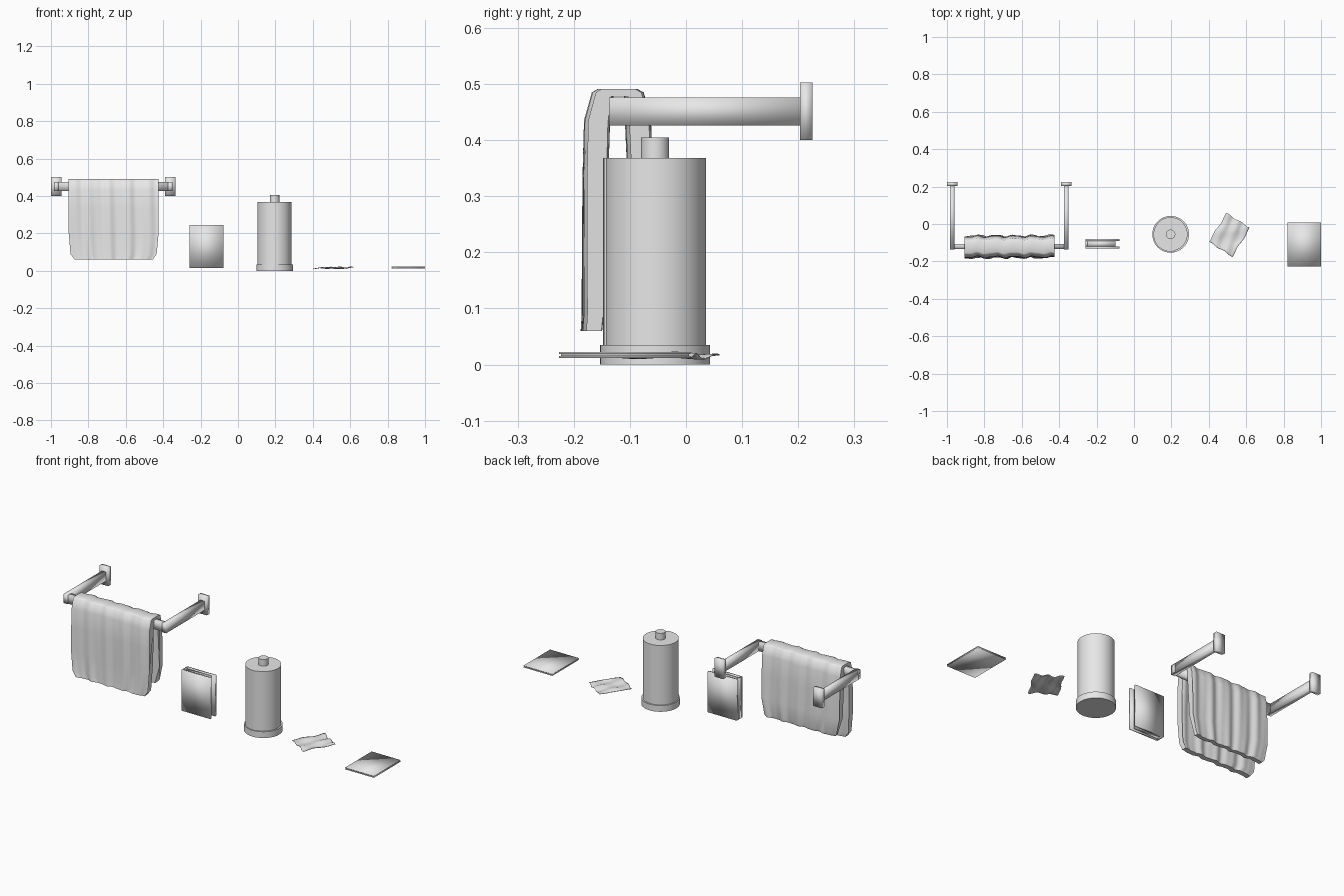
import bpy, bmesh, math
from mathutils import Vector

cube = bpy.data.objects.get("Cube")
if cube:
    bpy.data.objects.remove(cube, do_unlink=True)

GREY = (0.8, 0.8, 0.8, 1)
mat = bpy.data.materials.new("plain grey")
mat.use_nodes = True
mat.diffuse_color = GREY
mat.node_tree.nodes["Principled BSDF"].inputs["Base Color"].default_value = GREY


def finish(bm, name, angle=None):
    """Turn a bmesh into a smooth shaded object."""
    bmesh.ops.recalc_face_normals(bm, faces=bm.faces)
    for f in bm.faces:
        f.smooth = True
    if angle:
        for e in bm.edges:
            if len(e.link_faces) == 2 and e.calc_face_angle() > angle:
                e.smooth = False
    me = bpy.data.meshes.new(name)
    bm.to_mesh(me)
    bm.free()
    me.materials.append(mat)
    ob = bpy.data.objects.new(name, me)
    bpy.context.collection.objects.link(ob)
    return ob


def box(name, lo, hi):
    lo, hi = Vector(lo), Vector(hi)
    bm = bmesh.new()
    bmesh.ops.create_cube(bm, size=1)
    for v in bm.verts:
        v.co = (lo + hi) / 2 + v.co * (hi - lo)
    return finish(bm, name)


def loft(bm, rings):
    """Join closed rings of points with quads and cap both ends."""
    rows = [[bm.verts.new(p) for p in ring] for ring in rings]
    n = len(rows[0])
    for a, b in zip(rows, rows[1:]):
        for i in range(n):
            j = (i + 1) % n
            bm.faces.new((a[i], a[j], b[j], b[i]))
    bm.faces.new(rows[0])
    bm.faces.new(rows[-1])


# Towel rail: two wall plates, two arms and the cross bar
for side, x in (("right", -0.972), ("left", -0.362)):
    box(side + "_wall_plate", (x - 0.027, 0.203, 0.4), (x + 0.027, 0.225, 0.503))
    box(side + "_rail_arm", (x - 0.013, -0.137, 0.426), (x + 0.013, 0.205, 0.476))
box("rail_bar", (-0.985, -0.133, 0.427), (-0.349, -0.107, 0.475))

# Towel: folded cross-section swept along the bar with soft ripples
section = [(-0.182, 0.06), (-0.18, 0.09), (-0.18, 0.2), (-0.179, 0.33), (-0.176, 0.435),
           (-0.162, 0.485), (-0.152, 0.491), (-0.092, 0.491), (-0.081, 0.485),
           (-0.068, 0.435), (-0.064, 0.33), (-0.062, 0.2), (-0.062, 0.11), (-0.066, 0.098),
           (-0.088, 0.098), (-0.09, 0.2), (-0.1, 0.36), (-0.105, 0.478), (-0.135, 0.478),
           (-0.141, 0.43), (-0.147, 0.25), (-0.152, 0.09), (-0.155, 0.06)]


def towel_point(u, y, z):
    bottom = 0.06 if y < -0.12 else 0.098
    t = max(0, 1 - (z - bottom) / 0.12)
    x = -0.665 + 0.24 * u * (1 - 0.02 * t - 0.11 * t ** 5)
    wave = 0.004 * math.sin(u * 15) + 0.002 * math.sin(u * 27 + z * 4)
    return x, y + wave, z


bm = bmesh.new()
loft(bm, [[towel_point(-1 + c / 24, y, z) for y, z in section] for c in range(49)])
finish(bm, "towel", math.radians(60))

# Standing book: two covers, a spine and an inset page block
box("book_front_cover", (-0.258, -0.132, 0.016), (-0.078, -0.121, 0.244))
box("book_back_cover", (-0.258, -0.091, 0.016), (-0.078, -0.08, 0.244))
box("book_spine", (-0.258, -0.122, 0.016), (-0.248, -0.09, 0.244))
box("book_pages", (-0.249, -0.122, 0.022), (-0.1, -0.09, 0.238))

# Paper roll on a stand
CX, CY = 0.196, -0.055


def disc(name, radius, z0, z1):
    bm = bmesh.new()
    rings = [[(CX + radius * math.cos(a), CY + radius * math.sin(a), z)
              for a in (math.tau * i / 64 for i in range(64))] for z in (z0, z1)]
    loft(bm, rings)
    return finish(bm, name, math.radians(35))


disc("roll_base", 0.098, 0, 0.035)
disc("roll_knob", 0.025, 0.36, 0.405)

# The roll winds outwards and ends in a small step near the front
bm = bmesh.new()
start = math.radians(-78)
spiral = []
for i in range(73):
    a = start + math.tau * i / 72
    r = 0.089 + 0.004 * i / 72
    spiral.append((CX + r * math.cos(a), CY + r * math.sin(a)))
loft(bm, [[(x, y, z) for x, y in spiral] for z in (0.035, 0.368)])
finish(bm, "paper_roll", math.radians(35))

# Crumpled tissue: rippled sheet lying askew
bm = bmesh.new()
bmesh.ops.create_grid(bm, x_segments=20, y_segments=24, size=1)
turn = math.radians(-32)
for v in bm.verts:
    u, w = v.co.x, v.co.y
    z = 0.017 + 0.003 * math.sin(7 * u + 1.5 * w) + 0.002 * math.sin(4 * w - 3 * u)
    z += 0.002 * max(0, w) * math.sin(9 * u + 1)
    x = 0.074 * u + 0.003 * math.sin(5 * w)
    y = 0.09 * w + 0.003 * math.sin(6 * u)
    v.co = (0.51 + x * math.cos(turn) - y * math.sin(turn),
            -0.058 + x * math.sin(turn) + y * math.cos(turn), z)
tissue = finish(bm, "crumpled_tissue")
thick = tissue.modifiers.new("thickness", "SOLIDIFY")
thick.thickness = 0.002

# Flat booklet: two thin covers around a slightly inset core
box("booklet_bottom", (0.822, -0.226, 0.012), (1, 0.008, 0.0155))
box("booklet_core", (0.824, -0.223, 0.015), (0.996, 0.005, 0.0195))
box("booklet_top", (0.822, -0.226, 0.019), (1, 0.008, 0.0225))
